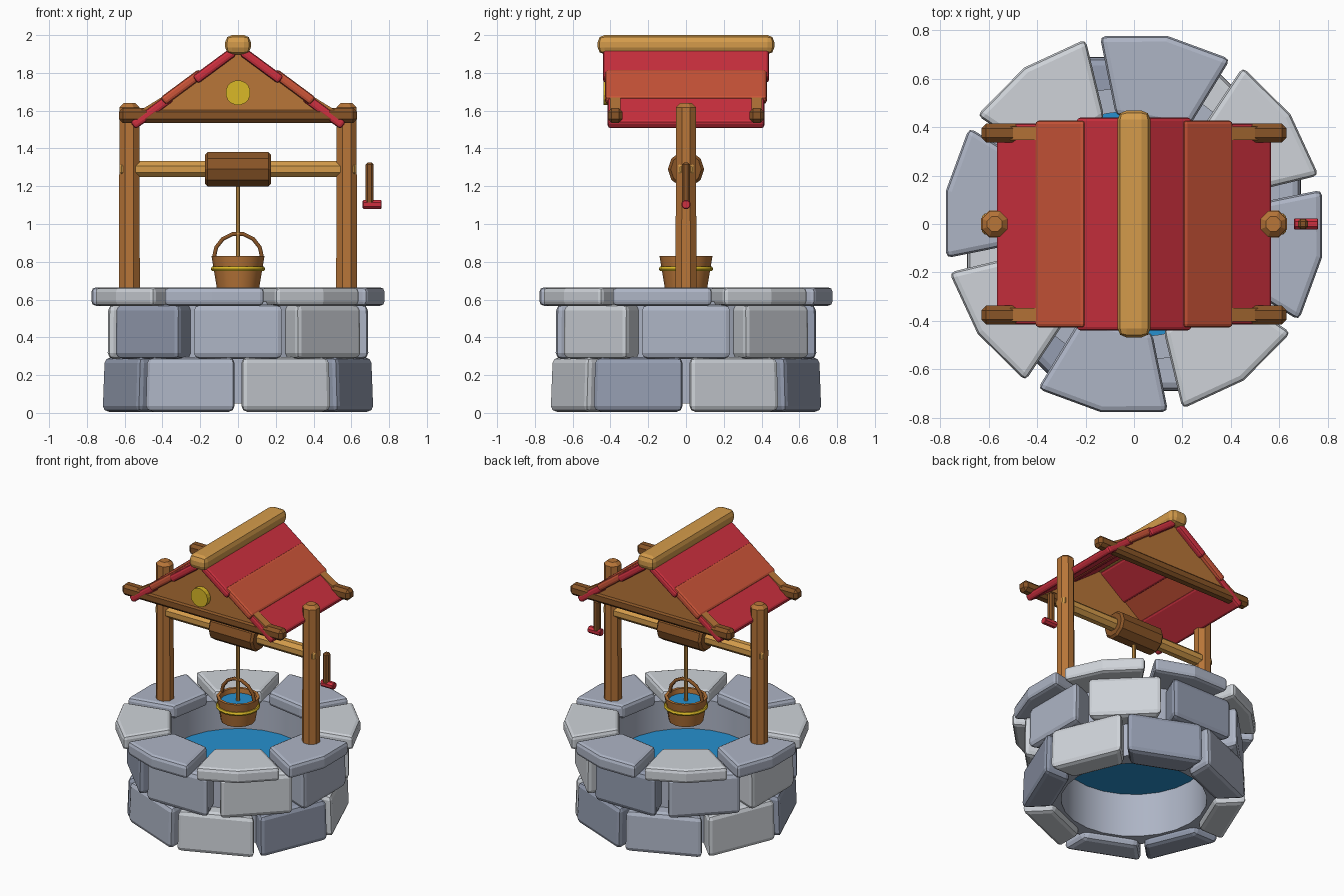
import bpy, bmesh
from math import sin, cos, tan, pi, radians
from mathutils import Matrix, Vector

if "Cube" in bpy.data.objects:
    bpy.data.objects.remove(bpy.data.objects["Cube"])


def material(name, rgb):
    m = bpy.data.materials.new(name)
    m.diffuse_color = (*rgb, 1)
    m.use_nodes = True
    m.node_tree.nodes["Principled BSDF"].inputs["Base Color"].default_value = m.diffuse_color
    return m


STONES = [material("stone_light", (0.62, 0.65, 0.69)),
          material("stone_mid", (0.42, 0.46, 0.56)),
          material("stone_dark", (0.30, 0.34, 0.44))]
WOOD = material("wood", (0.48, 0.18, 0.04))
DARK = material("dark_wood", (0.25, 0.09, 0.02))
PALE = material("pale_wood", (0.66, 0.33, 0.07))
RED = material("red", (0.62, 0.03, 0.05))
ORANGE = material("orange_red", (0.60, 0.09, 0.04))
GOLD = material("gold", (0.70, 0.48, 0.02))
BLUE = material("water_blue", (0.02, 0.28, 0.62))


def finish(name, bm, mat, bevel=0, segs=1, matrix=None):
    bmesh.ops.recalc_face_normals(bm, faces=bm.faces)
    if bevel:
        edges = [e for e in bm.edges if e.calc_face_angle(0) > radians(35)]
        bmesh.ops.bevel(bm, geom=edges, offset=bevel, segments=segs,
                        profile=0.5, affect='EDGES', clamp_overlap=True)
    if matrix:
        bm.transform(matrix)
    me = bpy.data.meshes.new(name)
    bm.to_mesh(me)
    bm.free()
    me.materials.append(mat)
    ob = bpy.data.objects.new(name, me)
    bpy.context.collection.objects.link(ob)
    return ob


def prism(name, pts, z0, z1, mat, bevel=0, segs=1, matrix=None, top_scale=1):
    """Extrude a 2D outline from z0 to z1."""
    bm = bmesh.new()
    low = [bm.verts.new((x, y, z0)) for x, y in pts]
    high = [bm.verts.new((x * top_scale, y * top_scale, z1)) for x, y in pts]
    bm.faces.new(low)
    bm.faces.new(high)
    n = len(pts)
    for i in range(n):
        j = (i + 1) % n
        bm.faces.new((low[i], low[j], high[j], high[i]))
    return finish(name, bm, mat, bevel, segs, matrix)


def box(name, size, loc, mat, bevel=0, segs=1, tilt=0):
    x, y, z = (s / 2 for s in size)
    m = Matrix.Translation(loc) @ Matrix.Rotation(tilt, 4, 'Y')
    return prism(name, [(-x, -y), (x, -y), (x, y), (-x, y)], -z, z, mat, bevel, segs, m)


def rod(name, a, b, r, mat, sides=8, r2=None, bevel=0):
    """Faceted rod between two points."""
    a, b = Vector(a), Vector(b)
    d = b - a
    bm = bmesh.new()
    bmesh.ops.create_cone(bm, cap_ends=True, segments=sides, radius1=r,
                          radius2=r if r2 is None else r2, depth=d.length)
    bm.transform(Matrix.Rotation(pi / sides, 4, 'Z'))
    if bevel:
        rim = [e for e in bm.edges if abs(e.verts[0].co.z - e.verts[1].co.z) < 1e-5]
        bmesh.ops.bevel(bm, geom=rim, offset=bevel, segments=1, affect='EDGES')
    m = Matrix.Translation((a + b) / 2) @ d.to_track_quat('Z', 'Y').to_matrix().to_4x4()
    return finish(name, bm, mat, matrix=m)


def lathe(name, profile, sides, mat, closed=True):
    """Revolve (radius, z) points around z."""
    bm = bmesh.new()
    rings = [[bm.verts.new((r * cos(2 * pi * i / sides), r * sin(2 * pi * i / sides), z))
              for i in range(sides)] for r, z in profile]
    if closed:
        rings.append(rings[0])
    for p, q in zip(rings, rings[1:]):
        for i in range(sides):
            j = (i + 1) % sides
            bm.faces.new((p[i], p[j], q[j], q[i]))
    if not closed:
        bm.faces.new(rings[0])
        bm.faces.new(rings[-1])
    ob = finish(name, bm, mat)
    ob.data.shade_smooth()
    ob.data.set_sharp_from_angle(angle=radians(35))
    return ob


# Two courses of wedge-shaped stones, joints staggered
def course(name, z0, z1, face, half, offset, top_scale, shift):
    inner = 0.49
    hi = half - (face - inner) * tan(pi / 8)
    pts = [(inner, -hi), (face, -half), (face, half), (inner, hi)]
    for k in range(8):
        rot = Matrix.Rotation(radians(45 * k + offset), 4, 'Z')
        prism(f"{name}_{k}", pts, z0, z1, STONES[(k * 2 + shift) % 3], 0.032, 2, rot, top_scale)


course("lower_stone", 0.005, 0.295, 0.68, 0.262, 22.5, 0.985, 0)
course("upper_stone", 0.285, 0.575, 0.69, 0.245, 0, 0.995, 1)

# Rim slabs with a two-segment outer arc
for k in range(8):
    a0, a1 = radians(19.5), radians(20.3)
    ri, ro = 0.455, 0.788
    pts = [(ri * cos(a0), -ri * sin(a0)), (ro * cos(a1), -ro * sin(a1)), (ro, 0),
           (ro * cos(a1), ro * sin(a1)), (ri * cos(a0), ri * sin(a0))]
    prism(f"rim_slab_{k}", pts, 0.567, 0.665, STONES[k % 2], 0.024, 2,
          Matrix.Rotation(radians(35 + 45 * k), 4, 'Z'))

# Shaft lining and water
lathe("shaft_lining", [(0.47, 0.05), (0.57, 0.05), (0.57, 0.59), (0.47, 0.59)], 24, STONES[1])
rod("well_water", (0, 0, 0.36), (0, 0, 0.38), 0.475, BLUE, 24)

# Posts
for s, side in ((-1, "left"), (1, "right")):
    x = 0.575 * s
    rod(f"{side}_post", (x, 0, 0.6), (x, 0, 1.64), 0.06, WOOD, 8, 0.057, 0.022)

# Winch: axle, drum, crank
rod("axle", (-0.628, 0, 1.29), (0.628, 0, 1.29), 0.046, PALE, 8, bevel=0.012)
rod("drum", (-0.175, 0, 1.29), (0.175, 0, 1.29), 0.096, DARK, 10, bevel=0.014)
box("crank_arm", (0.042, 0.042, 0.24), (0.697, 0, 1.205), DARK, 0.01)
rod("crank_grip", (0.66, 0, 1.103), (0.76, 0, 1.103), 0.025, RED, 8, bevel=0.004)
rod("rope", (0, 0, 0.79), (0, 0, 1.22), 0.012, PALE, 8)

# Bucket
lathe("bucket", [(0.001, 0.66), (0.112, 0.66), (0.14, 0.83), (0.12, 0.83),
                 (0.097, 0.68), (0.001, 0.68)], 12, WOOD)
lathe("bucket_band", [(0.131 + 0.013 * cos(t * pi / 3), 0.762 + 0.014 * sin(t * pi / 3))
                      for t in range(6)], 16, GOLD)
rod("bucket_water", (0, 0, 0.785), (0, 0, 0.798), 0.117, BLUE, 12)
arc = [(0.128 * cos(pi * i / 7), 0, 0.82 + 0.13 * sin(pi * i / 7)) for i in range(8)]
cu = bpy.data.curves.new("bucket_handle", 'CURVE')
cu.dimensions = '3D'
cu.bevel_depth = 0.012
cu.bevel_resolution = 1
cu.use_fill_caps = True
sp = cu.splines.new('POLY')
sp.points.add(len(arc) - 1)
for p, c in zip(sp.points, arc):
    p.co = (*c, 1)
cu.materials.append(DARK)
bpy.context.collection.objects.link(bpy.data.objects.new("bucket_handle", cu))

# Gable panels and tie beams
upright = Matrix.Rotation(pi / 2, 4, 'X')
for s, end in ((-1, "front"), (1, "back")):
    y = 0.375 * s
    prism(f"{end}_gable", [(-0.56, 1.575), (0.56, 1.575), (0, 1.92)], -0.028, 0.028, WOOD,
          matrix=Matrix.Translation((0, y, 0)) @ upright)
    box(f"{end}_beam", (1.26, 0.078, 0.078), (0, y, 1.574), DARK, 0.02)
rod("gable_disc", (0, -0.39, 1.695), (0, -0.437, 1.695), 0.066, GOLD, 16)

# Overlapping roof boards and ridge
boards = [("lower", 0.455, 1.597, 0.83, RED), ("middle", 0.295, 1.725, 0.855, ORANGE),
          ("upper", 0.125, 1.838, 0.88, RED)]
for s, side in ((-1, "left"), (1, "right")):
    for name, x, z, length, mat in boards:
        box(f"{side}_{name}_roof_board", (0.255, length, 0.05), (s * x, 0, z), mat,
            0.016, 2, s * radians(36.5))
box("ridge_cap", (0.135, 0.935, 0.102), (0, 0, 1.949), PALE, 0.036, 2)
